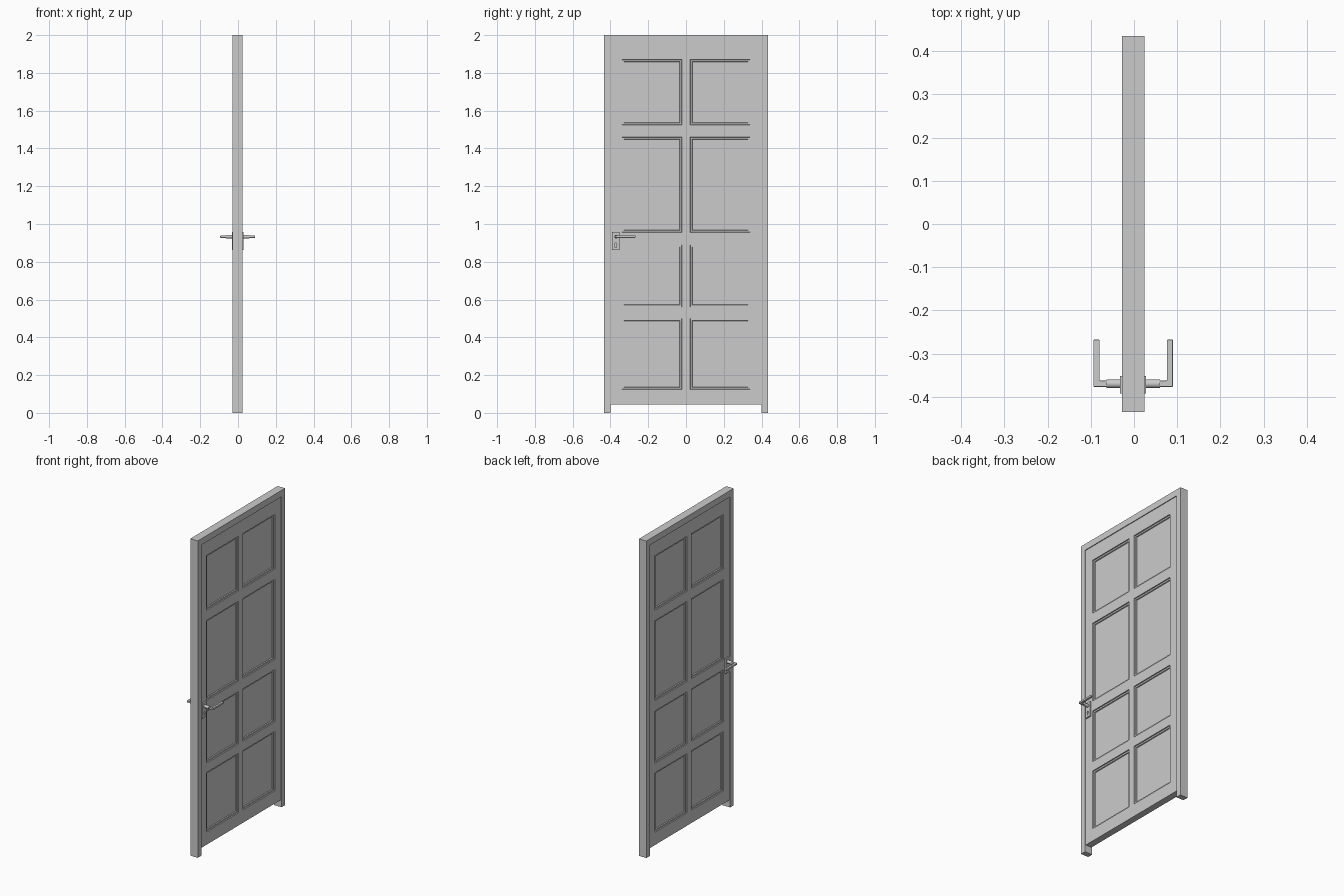
import bpy, bmesh, math
from mathutils import Vector, Matrix

if "Cube" in bpy.data.objects:
    bpy.data.objects.remove(bpy.data.objects["Cube"])

CX = -0.002  # centre of the door thickness


def finish(name, bm):
    bmesh.ops.recalc_face_normals(bm, faces=bm.faces)
    me = bpy.data.meshes.new(name)
    bm.to_mesh(me)
    bm.free()
    ob = bpy.data.objects.new(name, me)
    bpy.context.collection.objects.link(ob)
    return ob


def prism(name, pts, axis, length, bevel=0.0):
    """Closed outline extruded along axis."""
    bm = bmesh.new()
    f = bm.faces.new([bm.verts.new(p) for p in pts])
    r = bmesh.ops.extrude_face_region(bm, geom=[f])
    vs = [v for v in r["geom"] if isinstance(v, bmesh.types.BMVert)]
    bmesh.ops.translate(bm, verts=vs, vec=Vector(axis) * length)
    ob = finish(name, bm)
    if bevel:
        m = ob.modifiers.new("bevel", "BEVEL")
        m.width, m.segments = bevel, 2
    return ob


def rod(name, x0, x1, y, z, r, sides=24):
    """Cylinder along x."""
    pts = [(x0, y + r * math.cos(a), z + r * math.sin(a))
           for a in (2 * math.pi * i / sides for i in range(sides))]
    ob = prism(name, pts, (1, 0, 0), x1 - x0)
    for p in ob.data.polygons:
        p.use_smooth = len(p.vertices) == 4
    return ob


# Door frame: two jambs and a head in one outline
W, IN, HEAD = 0.435, 0.40, 1.96
outline = [(-W, 0), (-W, 2), (W, 2), (W, 0), (IN, 0), (IN, HEAD), (-IN, HEAD), (-IN, 0)]
prism("door_frame", [(CX - 0.026, y, z) for y, z in outline], (1, 0, 0), 0.052)

# Door leaf: gridded slab with eight stepped recessed panels on both sides
T = 0.021
ys = [-IN, -0.34, -0.022, 0.022, 0.34, IN]
zs = [0.045, 0.125, 0.50, 0.56, 0.89, 0.955, 1.46, 1.525, 1.87, HEAD]
bm = bmesh.new()
ny, nz = len(ys), len(zs)
grid = {(s, i, j): bm.verts.new((CX + s * T, ys[i], zs[j]))
        for s in (-1, 1) for i in range(ny) for j in range(nz)}
panels = []
for s in (-1, 1):
    for i in range(ny - 1):
        for j in range(nz - 1):
            f = bm.faces.new([grid[s, a, b] for a, b in
                              ((i, j), (i + 1, j), (i + 1, j + 1), (i, j + 1))])
            if i % 2 and j % 2:
                panels.append(f)
for i in range(ny - 1):
    for j in (0, nz - 1):
        bm.faces.new([grid[-1, i, j], grid[-1, i + 1, j], grid[1, i + 1, j], grid[1, i, j]])
for j in range(nz - 1):
    for i in (0, ny - 1):
        bm.faces.new([grid[-1, i, j], grid[-1, i, j + 1], grid[1, i, j + 1], grid[1, i, j]])
bmesh.ops.recalc_face_normals(bm, faces=bm.faces)
for width, depth in ((0.002, -0.006), (0.013, 0.0), (0.003, -0.006)):
    bmesh.ops.inset_individual(bm, faces=panels, thickness=width, depth=depth)
finish("door_leaf", bm)

# Keyhole cutter: round hole with a slot below it
KY, KZ, R = -0.372, 0.893, 0.006
key = [(KY + R * math.cos(a), KZ + R * math.sin(a))
       for a in (math.radians(-60 + 30 * k) for k in range(11))]
key += [(KY - 0.0045, KZ - 0.018), (KY + 0.0045, KZ - 0.018)]
cutter = prism("keyhole_cutter", [(-0.1, y, z) for y, z in key], (1, 0, 0), 0.2)
cutter.hide_render = True
cutter.hide_set(True)

# Handle set, repeated on each face
HY, HZ = -0.37, 0.933
for s, side in ((1, "right"), (-1, "left")):
    X = lambda d: CX + s * d
    plate = prism("lock_plate_" + side,
                  [(X(0.02), y, z) for y, z in
                   ((-0.393, 0.862), (-0.352, 0.862), (-0.352, 0.957), (-0.393, 0.957))],
                  (s, 0, 0), 0.010)
    cut = plate.modifiers.new("keyhole", "BOOLEAN")
    cut.object = cutter
    cut.solver = "EXACT"
    rod("handle_collar_" + side, X(0.029), X(0.062), HY, HZ, 0.010)
    # L-shaped lever
    lever = [(0.029, -0.377), (0.092, -0.377), (0.092, -0.268),
             (0.078, -0.268), (0.078, -0.363), (0.029, -0.363)]
    prism("lever_" + side, [(X(d), y, HZ - 0.006) for d, y in lever],
          (0, 0, 1), 0.012, 0.0015)
